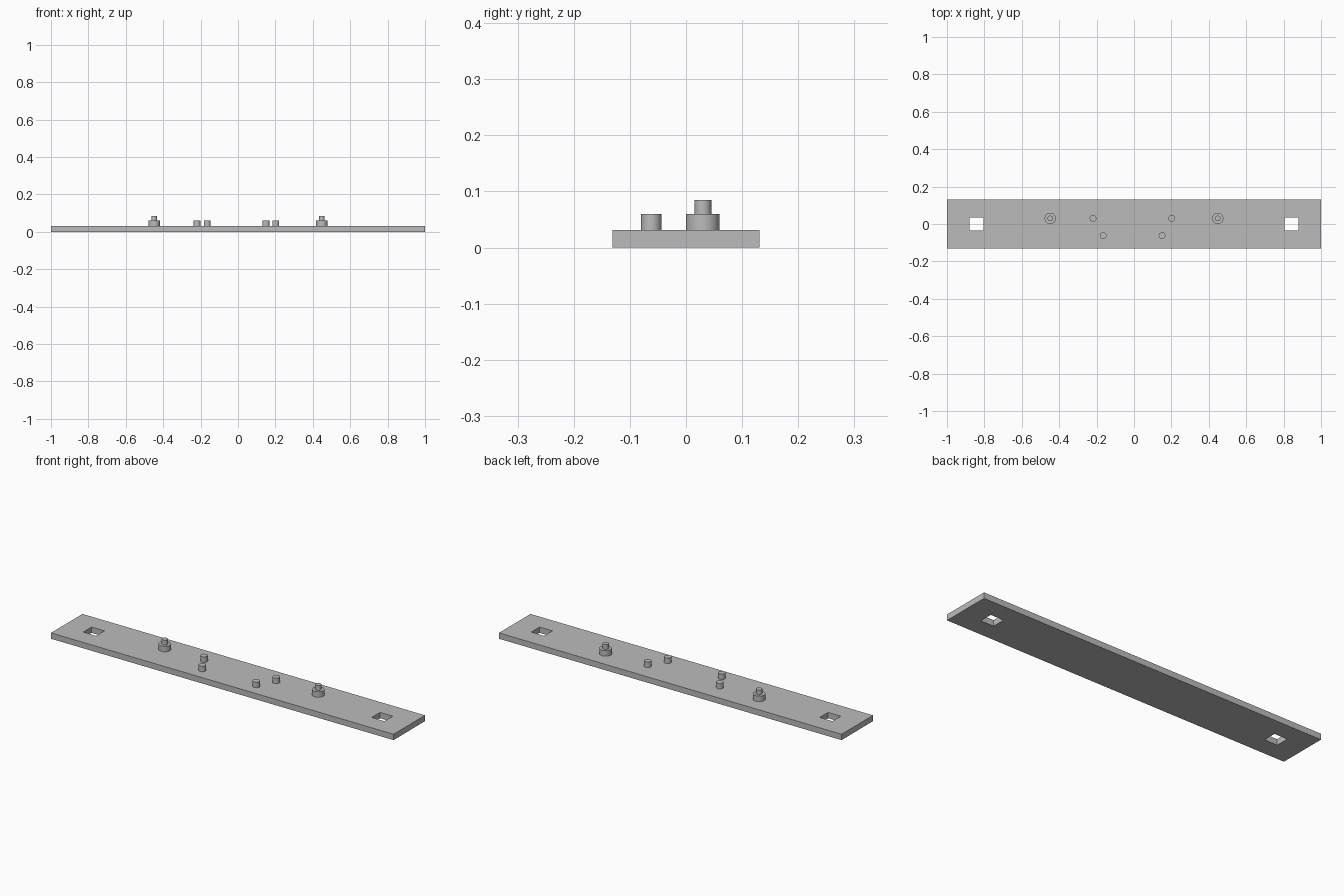
import bpy
import math

cube = bpy.data.objects.get("Cube")
if cube:
    bpy.data.objects.remove(cube, do_unlink=True)

PLATE_TOP = 0.031
PEG_TOP = 0.06
PIN_TOP = 0.085

grey = bpy.data.materials.new("plain grey")
grey.use_nodes = True
colour = (0.5, 0.5, 0.5, 1)
grey.diffuse_color = colour
grey.node_tree.nodes["Principled BSDF"].inputs["Base Color"].default_value = colour


def box(name, x, size):
    bpy.ops.mesh.primitive_cube_add(size=1, location=(x, 0, PLATE_TOP / 2))
    ob = bpy.context.object
    ob.name = name
    ob.scale = size
    bpy.ops.object.transform_apply(location=False, rotation=False, scale=True)
    ob.data.materials.append(grey)
    return ob


def peg(name, x, y, radius, bottom, top):
    bpy.ops.mesh.primitive_cylinder_add(
        vertices=48, radius=radius, depth=top - bottom,
        location=(x, y, (bottom + top) / 2))
    ob = bpy.context.object
    ob.name = name
    ob.data.materials.append(grey)
    bpy.ops.object.shade_smooth_by_angle(angle=math.radians(30))
    return ob


# Flat base plate with a square through-hole near each end
plate = box("base_plate", 0, (2, 0.262, PLATE_TOP))
for x in (-0.842, 0.842):
    cutter = box("hole_cutter", x, (0.075, 0.07, 0.2))
    cutter.hide_render = True
    cut = plate.modifiers.new("square_hole", "BOOLEAN")
    cut.operation = "DIFFERENCE"
    cut.solver = "EXACT"
    cut.object = cutter
    bpy.context.view_layer.objects.active = plate
    bpy.ops.object.modifier_apply(modifier=cut.name)
    bpy.data.objects.remove(cutter, do_unlink=True)

# Stepped posts: wide collar with a thin pin on top
for side, x in (("right", -0.448), ("left", 0.448)):
    peg(side + "_post_collar", x, 0.03, 0.03, PLATE_TOP, PEG_TOP)
    peg(side + "_post_pin", x, 0.03, 0.015, PEG_TOP, PIN_TOP)

# Small locating pegs
for name, x, y in (("right_back_peg", -0.219, 0.03),
                   ("right_front_peg", -0.165, -0.062),
                   ("left_front_peg", 0.15, -0.062),
                   ("left_back_peg", 0.202, 0.03)):
    peg(name, x, y, 0.018, PLATE_TOP, PEG_TOP)
